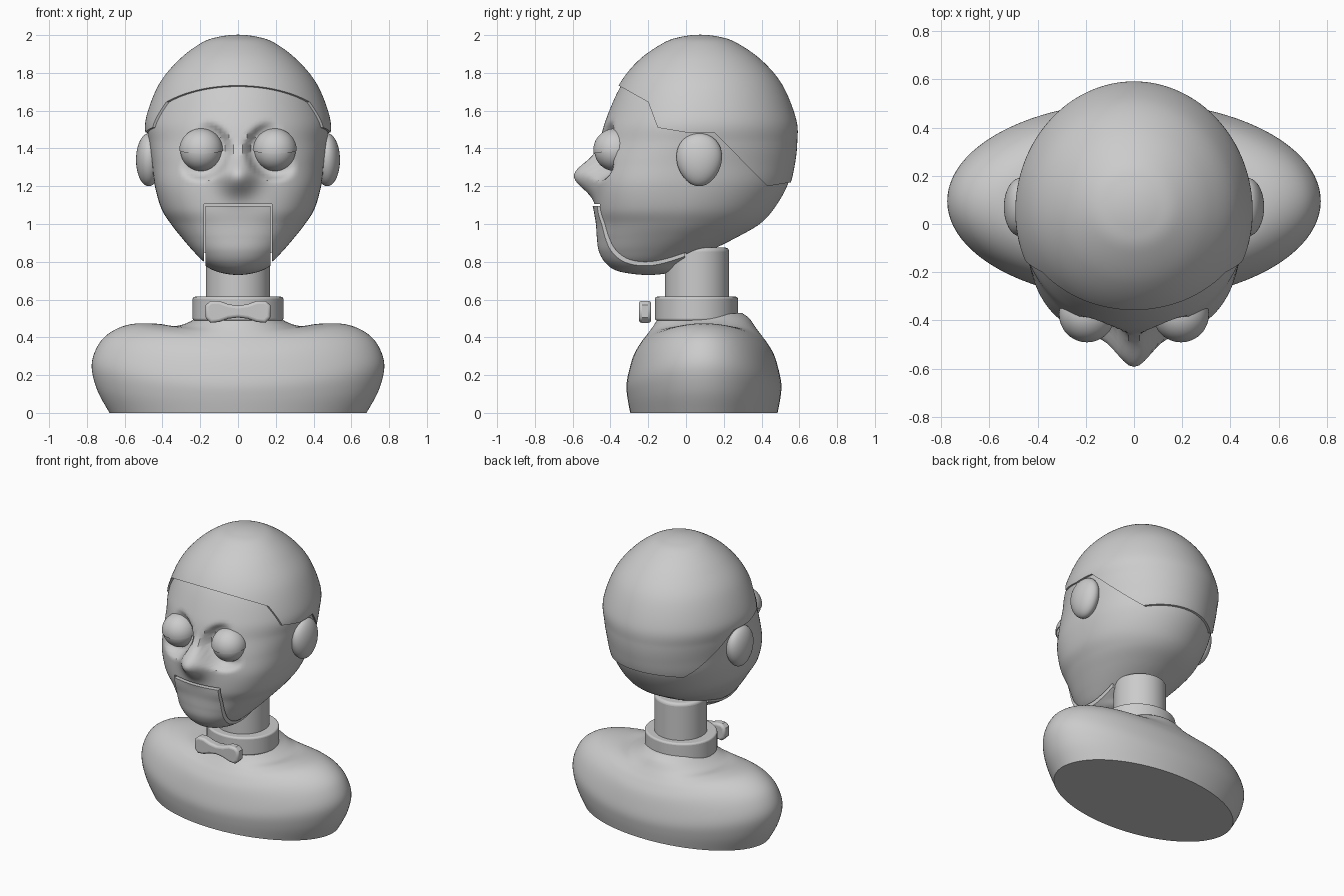
import bpy, bmesh, math
from mathutils import Matrix, Vector

if "Cube" in bpy.data.objects:
    bpy.data.objects.remove(bpy.data.objects["Cube"], do_unlink=True)

grey = bpy.data.materials.new("plain grey")
grey.use_nodes = True
grey.diffuse_color = (0.6, 0.6, 0.6, 1)
grey.node_tree.nodes["Principled BSDF"].inputs["Base Color"].default_value = (0.6, 0.6, 0.6, 1)


def activate(ob):
    bpy.ops.object.select_all(action="DESELECT")
    ob.select_set(True)
    bpy.context.view_layer.objects.active = ob


def add_object(name, bm, angle=40):
    bmesh.ops.recalc_face_normals(bm, faces=bm.faces[:])
    mesh = bpy.data.meshes.new(name)
    bm.to_mesh(mesh)
    bm.free()
    ob = bpy.data.objects.new(name, mesh)
    bpy.context.collection.objects.link(ob)
    mesh.materials.append(grey)
    activate(ob)
    bpy.ops.object.shade_smooth_by_angle(angle=math.radians(angle))
    return ob


def apply_modifier(ob, kind, **settings):
    mod = ob.modifiers.new(kind.title(), kind)
    for key, value in settings.items():
        setattr(mod, key, value)
    activate(ob)
    bpy.ops.object.modifier_apply(modifier=mod.name)


def cut(ob, operation, cutter):
    apply_modifier(ob, "BOOLEAN", operation=operation, object=cutter, solver="EXACT")
    bpy.data.objects.remove(cutter, do_unlink=True)
    bpy.ops.object.shade_smooth_by_angle(angle=math.radians(40))


def spline(rows, before, after, steps):
    """Smooth rows of numbers into a finer list of rows."""
    pts = [Vector(r) for r in (before, *rows, after)]
    fine = []
    for a, b, c, d in zip(pts, pts[1:], pts[2:], pts[3:]):
        for i in range(steps):
            t = i / steps
            fine.append(b + (c - a) * t / 2 + (a - b * 2.5 + c * 2 - d / 2) * t**2
                        + (b * 3 - a - c * 3 + d) * t**3 / 2)
    return fine + [pts[-2]]


def loft(rings):
    bm = bmesh.new()
    loops = [[bm.verts.new(p) for p in ring] for ring in rings]
    for low, high in zip(loops, loops[1:]):
        for i in range(len(low)):
            bm.faces.new((low[i - 1], low[i], high[i], high[i - 1]))
    bm.faces.new(loops[0])
    bm.faces.new(loops[-1])
    return bm


def prism(outline, half):
    """Extrude a (y, z) outline along x."""
    bm = bmesh.new()
    face = bm.faces.new([bm.verts.new((-half, y, z)) for y, z in outline])
    new = bmesh.ops.extrude_face_region(bm, geom=[face])["geom"]
    bmesh.ops.translate(bm, vec=(2 * half, 0, 0),
                        verts=[g for g in new if isinstance(g, bmesh.types.BMVert)])
    return bm


def cylinder(name, rx, ry, y, low, high, bevel):
    bm = bmesh.new()
    bmesh.ops.create_cone(bm, cap_ends=True, segments=96, radius1=1, radius2=1, depth=1)
    bmesh.ops.transform(bm, verts=bm.verts, matrix=Matrix.Translation((0, y, (low + high) / 2))
                        @ Matrix.Diagonal((rx, ry, high - low, 1)))
    ob = add_object(name, bm)
    apply_modifier(ob, "BEVEL", width=bevel, segments=4)
    return ob


EYE = Vector((0.195, -0.375, 1.39))
EYE_R = 0.116

# Head rows: height, front, back, half width, squareness of the face
HEAD = [(0.742, -0.2, -0.2, 0, 2), (0.76, -0.35, -0.06, 0.11, 2), (0.8, -0.415, 0, 0.18, 2.1),
        (0.86, -0.45, 0.13, 0.24, 2.2), (0.93, -0.46, 0.27, 0.3, 2.3),
        (1, -0.465, 0.39, 0.355, 2.4), (1.08, -0.475, 0.465, 0.405, 2.6),
        (1.2, -0.475, 0.535, 0.44, 2.7), (1.32, -0.47, 0.565, 0.455, 2.4),
        (1.43, -0.455, 0.577, 0.47, 2.1), (1.55, -0.425, 0.572, 0.477, 2),
        (1.73, -0.345, 0.5, 0.41, 2), (1.86, -0.24, 0.39, 0.305, 2),
        (1.95, -0.11, 0.26, 0.185, 2), (1.98, -0.02, 0.17, 0.095, 2), (1.99, 0.075, 0.075, 0, 2)]


def face_detail(p):
    # Flatten the eye sockets, then push out the nose
    d = math.hypot(abs(p.x) - EYE.x, p.z - EYE.z)
    w = min(1, max(0, (0.17 - d) / 0.05))
    if p.y < 0:
        p.y += w * w * (3 - 2 * w) * max(0, EYE.y - 0.01 - p.y)
        p.y -= 0.12 * math.exp(-(p.x**2 + (p.z - 1.255)**2) / 0.0085)
    return p


def head_mesh(offset):
    def flip(r):
        return (r[0], r[2], r[1], -r[3], r[4])
    rings = []
    for z, front, back, half, n in spline(HEAD, flip(HEAD[1]), flip(HEAD[-2]), 8):
        mid = front + 0.48 * (back - front)
        ring = []
        for i in range(128):
            t = math.tau * i / 128
            c, s = math.cos(t), math.sin(t)
            power = n if s < 0 else 2
            r = (abs(c)**power + abs(s)**power)**(-1 / power)
            depth = mid - front if s < 0 else back - mid
            ring.append(face_detail(Vector((half * r * c, mid + depth * r * s, z))))
        rings.append(ring)
    bm = loft(rings)
    bmesh.ops.remove_doubles(bm, verts=bm.verts, dist=0.0001)
    bmesh.ops.recalc_face_normals(bm, faces=bm.faces[:])
    bm.normal_update()
    moves = [(v, v.normal.copy()) for v in bm.verts]
    for v, normal in moves:
        v.co += normal * offset
    return bm


def mouth_box(half, top, back):
    return add_object("cutter", prism([(-0.8, 0.5), (back, 0.5), (back, top), (-0.8, top)], half))


# Head with a slot for the hinged jaw
head = add_object("head", head_mesh(0))
cut(head, "DIFFERENCE", mouth_box(0.18, 1.106, 0))
jaw = add_object("jaw", head_mesh(0.012))
cut(jaw, "INTERSECT", mouth_box(0.172, 1.095, -0.005))

# Hair cap trimmed along the hairline
hairline = [(-0.7, 1.93), (-0.36, 1.735), (-0.2, 1.645), (-0.15, 1.51), (0, 1.485),
            (0.15, 1.485), (0.43, 1.2), (0.55, 1.22), (0.8, 1.26), (0.8, 2.2), (-0.7, 2.2)]
hair = add_object("hair_cap", head_mesh(0.012))
cut(hair, "INTERSECT", add_object("cutter", prism(hairline, 0.8)))

# Eyes, eyelids and ears
for side, label in ((1, "left"), (-1, "right")):
    place = Matrix.Translation((side * EYE.x, EYE.y, EYE.z))
    for part, radius in (("eyeball", EYE_R - 0.006), ("eyelid", EYE_R)):
        bm = bmesh.new()
        bmesh.ops.create_uvsphere(bm, u_segments=48, v_segments=32, radius=radius)
        if part == "eyelid":
            cut_plane = bmesh.ops.bisect_plane(bm, geom=bm.verts[:] + bm.edges[:] + bm.faces[:],
                                               plane_co=(0, 0, 0), plane_no=(0, 0, 1), clear_inner=True)
            rim = [e for e in cut_plane["geom_cut"] if isinstance(e, bmesh.types.BMEdge)]
            bmesh.ops.edgeloop_fill(bm, edges=rim)
        bmesh.ops.transform(bm, matrix=place @ Matrix.Rotation(math.radians(8), 4, "X"), verts=bm.verts)
        add_object(f"{label}_{part}", bm)
    bm = bmesh.new()
    bmesh.ops.create_uvsphere(bm, u_segments=40, v_segments=28, radius=1)
    for v in bm.verts:
        v.co.y *= 1 + 0.12 * v.co.z
    bmesh.ops.transform(bm, verts=bm.verts, matrix=Matrix.Translation((side * 0.472, 0.07, 1.34))
                        @ Matrix.Diagonal((0.068, 0.12, 0.14, 1)))
    add_object(f"{label}_ear", bm)

# Neck and collar
cylinder("neck", 0.17, 0.17, 0.058, 0.5, 0.875, 0.02)
cylinder("collar", 0.24, 0.22, 0.055, 0.488, 0.615, 0.012)

# Bow tie outline, right half mirrored
half_bow = [(0, 0.033), (0.05, 0.04), (0.1, 0.058), (0.145, 0.058), (0.172, 0.035),
            (0.172, -0.03), (0.145, -0.058), (0.1, -0.054), (0.05, -0.036), (0, -0.03)]
outline = half_bow + [(-x, z) for x, z in half_bow[-2:0:-1]]
bm = prism(outline, 0.033)
bmesh.ops.transform(bm, verts=bm.verts, matrix=Matrix.Translation((0, -0.217, 0.535))
                    @ Matrix.Rotation(math.radians(-90), 4, "Z"))
bow = add_object("bow_tie", bm)
apply_modifier(bow, "BEVEL", width=0.016, segments=4, limit_method="ANGLE", angle_limit=1.2)

# Bust: radius and height of the side section, then of the front section
BUST = [(0.68, 0, 0.39, 0), (0.745, 0.12, 0.405, 0.08), (0.775, 0.25, 0.41, 0.15),
        (0.74, 0.36, 0.395, 0.23), (0.67, 0.43, 0.37, 0.31), (0.565, 0.47, 0.335, 0.37),
        (0.43, 0.472, 0.305, 0.41), (0.33, 0.46, 0.275, 0.45), (0.25, 0.485, 0.24, 0.5),
        (0.2, 0.52, 0.2, 0.53)]
rings = []
for rx, zx, ry, zy in spline(BUST, BUST[0], BUST[-1], 5):
    turn = [math.tau * i / 96 for i in range(96)]
    rings.append([(rx * math.cos(t), 0.095 + ry * math.sin(t),
                   zx * math.cos(t)**2 + zy * math.sin(t)**2) for t in turn])
add_object("bust", loft(rings))
